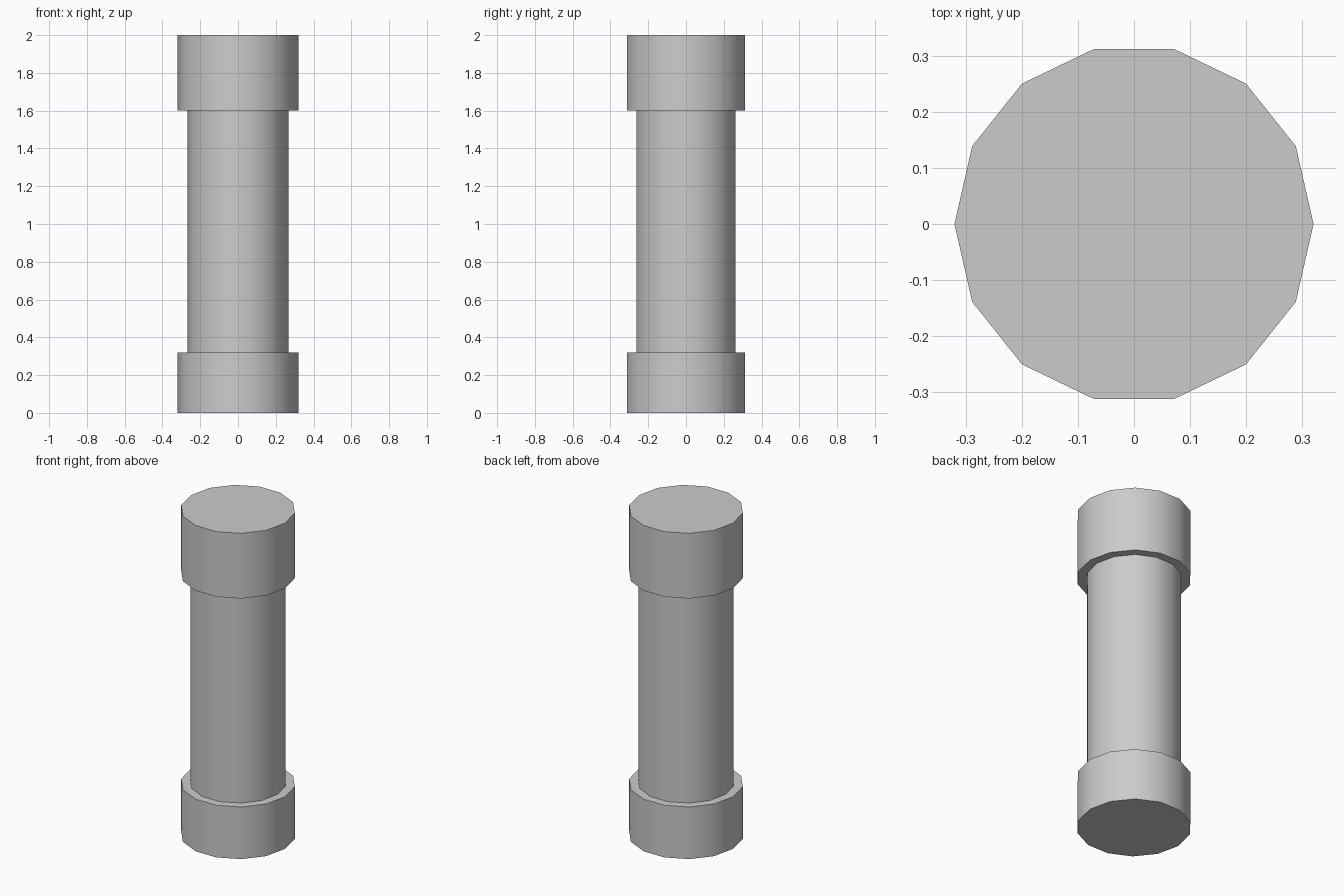
import bpy
import bmesh
from math import cos, sin, pi, radians

if "Cube" in bpy.data.objects:
    bpy.data.objects.remove(bpy.data.objects["Cube"])

SIDES = 14

# Stepped outline (radius, height): base collar, shaft, top collar
PROFILE = [(0.32, 0.0), (0.32, 0.32), (0.268, 0.32),
           (0.268, 1.6), (0.32, 1.6), (0.32, 2.0)]


def turned_part(name, profile):
    """Revolve a profile around z and close both ends."""
    bm = bmesh.new()
    rings = [[bm.verts.new((r * cos(2 * pi * i / SIDES),
                            r * sin(2 * pi * i / SIDES), z))
              for i in range(SIDES)] for r, z in profile]
    for low, high in zip(rings, rings[1:]):
        for i in range(SIDES):
            j = (i + 1) % SIDES
            bm.faces.new((low[i], low[j], high[j], high[i]))
    bm.faces.new(rings[0][::-1])
    bm.faces.new(rings[-1])
    mesh = bpy.data.meshes.new(name)
    bm.to_mesh(mesh)
    bm.free()
    obj = bpy.data.objects.new(name, mesh)
    bpy.context.collection.objects.link(obj)
    return obj


# Column with collars, smooth around and sharp at the steps
column = turned_part("collared_column", PROFILE)
bpy.context.view_layer.objects.active = column
column.select_set(True)
bpy.ops.object.shade_smooth_by_angle(angle=radians(30))
